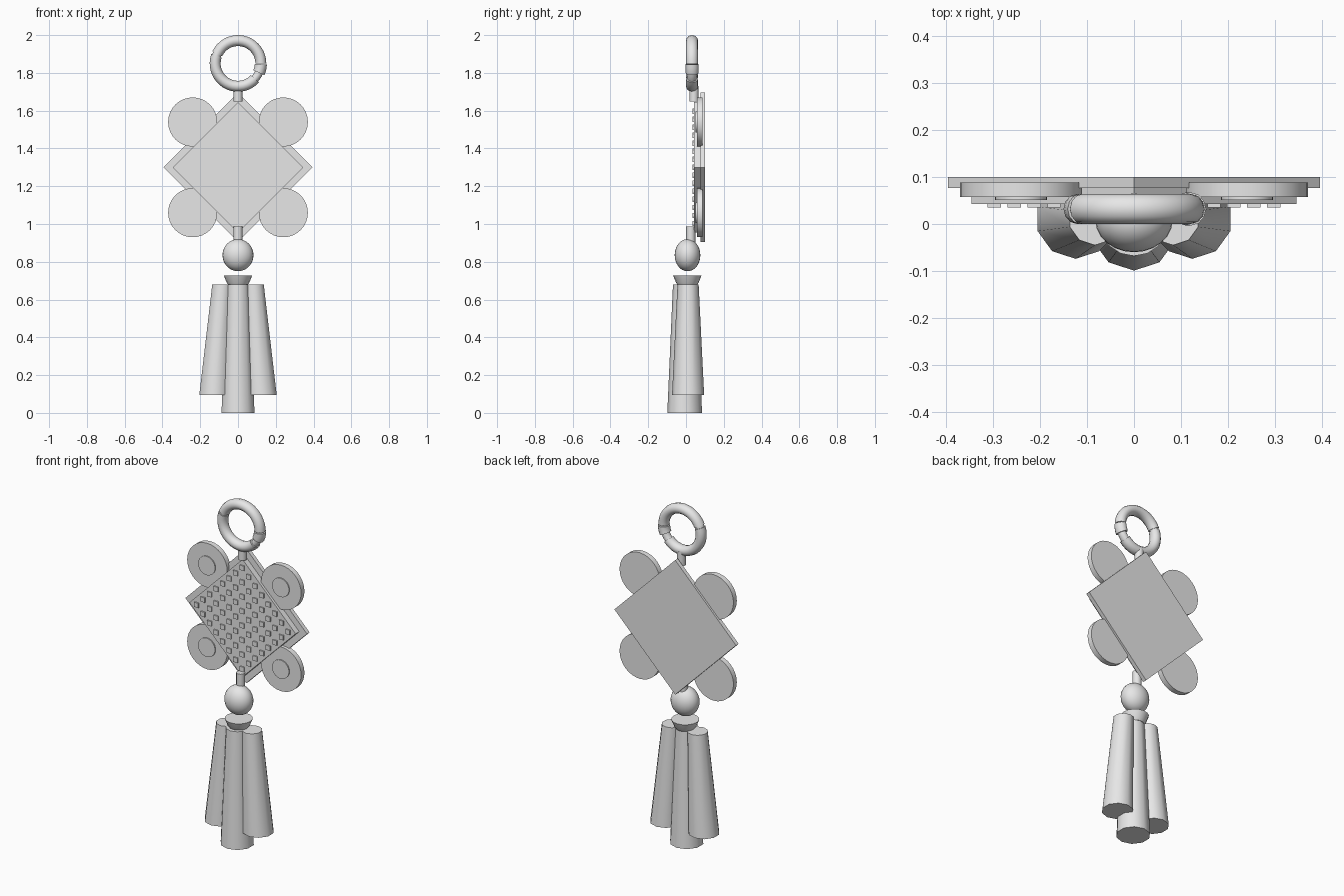
import bpy, bmesh
from math import pi, radians, cos, sin
from mathutils import Matrix, Vector

if "Cube" in bpy.data.objects:
    bpy.data.objects.remove(bpy.data.objects["Cube"])

GREY = (0.8, 0.8, 0.8, 1)
mat = bpy.data.materials.new("light grey")
mat.use_nodes = True
mat.diffuse_color = GREY
mat.node_tree.nodes["Principled BSDF"].inputs["Base Color"].default_value = GREY

CENTRE_Z = 1.3


def finish(name, bm, smooth=None):
    mesh = bpy.data.meshes.new(name)
    bmesh.ops.recalc_face_normals(bm, faces=bm.faces)
    bm.to_mesh(mesh)
    bm.free()
    mesh.materials.append(mat)
    ob = bpy.data.objects.new(name, mesh)
    bpy.context.collection.objects.link(ob)
    if smooth:
        bpy.ops.object.select_all(action='DESELECT')
        ob.select_set(True)
        bpy.context.view_layer.objects.active = ob
        bpy.ops.object.shade_smooth_by_angle(angle=radians(smooth))
    return ob


def add_box(bm, centre, size, turn=0):
    m = Matrix.Translation(centre) @ Matrix.Rotation(turn, 4, 'Y') @ Matrix.Diagonal((*size, 1))
    bmesh.ops.create_cube(bm, size=1, matrix=m)


def diamond(name, half_diagonal, y0, y1):
    bm = bmesh.new()
    side = half_diagonal * 2 ** 0.5
    add_box(bm, (0, (y0 + y1) / 2, CENTRE_Z), (side, y1 - y0, side), pi / 4)
    finish(name, bm)


def disc(name, x, z, radius, y0, y1):
    bm = bmesh.new()
    m = Matrix.Translation((x, (y0 + y1) / 2, z)) @ Matrix.Rotation(pi / 2, 4, 'X')
    bmesh.ops.create_cone(bm, cap_ends=True, segments=32, radius1=radius,
                          radius2=radius, depth=y1 - y0, matrix=m)
    finish(name, bm, 30)


def lathe(name, x, y, rings, sides, angle=40):
    """Stack of (radius, z) circles, capped, first vertex facing the back."""
    bm = bmesh.new()
    loops = []
    for r, z in rings:
        angles = [pi / 2 + 2 * pi * i / sides for i in range(sides)]
        loops.append([bm.verts.new((x + r * cos(a), y + r * sin(a), z)) for a in angles])
    for a, b in zip(loops, loops[1:]):
        for i in range(sides):
            j = (i + 1) % sides
            bm.faces.new((a[i], a[j], b[j], b[i]))
    bm.faces.new(loops[0])
    bm.faces.new(loops[-1])
    return finish(name, bm, angle)


def ring_arc(name, start, end, tube, steps):
    """Capped piece of the hanging ring, angles in degrees."""
    bm = bmesh.new()
    sides = 12
    loops = []
    for k in range(steps + 1):
        a = radians(start + (end - start) * k / steps)
        out = Vector((cos(a), 0, sin(a)))
        hub = Vector((0, 0.032, 1.85)) + out * 0.121
        loops.append([bm.verts.new(hub + out * tube * cos(t) + Vector((0, tube * 1.1 * sin(t), 0)))
                      for t in (2 * pi * i / sides for i in range(sides))])
    for a, b in zip(loops, loops[1:]):
        for i in range(sides):
            j = (i + 1) % sides
            bm.faces.new((a[i], a[j], b[j], b[i]))
    bm.faces.new(loops[0])
    bm.faces.new(loops[-1])
    finish(name, bm, 40)


# Hanging ring with its clasp
ring_arc("ring_upper", 0, 155, 0.029, 18)
ring_arc("ring_lower", 160, 318, 0.029, 18)
ring_arc("ring_hinge", 153, 162, 0.024, 2)
ring_arc("ring_clasp", -24, -2, 0.032, 3)
ring_arc("ring_clasp_pin", -44, -22, 0.022, 3)

# Diamond knot body
diamond("back_plate", 0.395, 0.076, 0.1)
diamond("front_plate", 0.345, 0.042, 0.077)

# Grid of woven studs on the front plate
bm = bmesh.new()
pitch = 0.06 / 2 ** 0.5
for i in range(8):
    for j in range(8):
        add_box(bm, ((i - j) * pitch, 0.041, CENTRE_Z + (i + j - 7) * pitch),
                (0.028, 0.012, 0.028))
finish("woven_studs", bm)

# Corner loops with raised centres
for sx, side in ((1, "left"), (-1, "right")):
    for sz, level in ((1, "upper"), (-1, "lower")):
        x, z = sx * 0.24, CENTRE_Z + sz * 0.24
        disc(f"{level}_{side}_loop", x, z, 0.13, 0.057, 0.088)
        disc(f"{level}_{side}_button", x, z, 0.055, 0.051, 0.06)

# Cords above and below the body
lathe("top_cord", 0, 0.042, [(0.024, 1.648), (0.024, 1.73)], 12)
lathe("bottom_cord", 0, 0.025, [(0.024, 0.9), (0.024, 0.988)], 12)

# Bead
bm = bmesh.new()
bmesh.ops.create_uvsphere(bm, u_segments=24, v_segments=16, radius=1,
                          matrix=Matrix.Translation((0, 0.008, 0.835))
                          @ Matrix.Diagonal((0.082, 0.068, 0.085, 1)))
finish("bead", bm, 60)

# Tassel cap and strands
lathe("tassel_cap", 0, 0.007, [(0.05, 0.675), (0.06, 0.69), (0.075, 0.727)], 16)
lathe("tassel_centre", 0, -0.007, [(0.092, 0), (0.062, 0.68)], 10)
for sx, side in ((1, "left"), (-1, "right")):
    ob = lathe(f"tassel_{side}", 0, 0.011, [(0.085, 0.095), (0.056, 0.68)], 10)
    for v in ob.data.vertices:      # lean each outer strand outwards
        v.co.x += sx * (0.124 - (v.co.z - 0.095) * 0.07)
